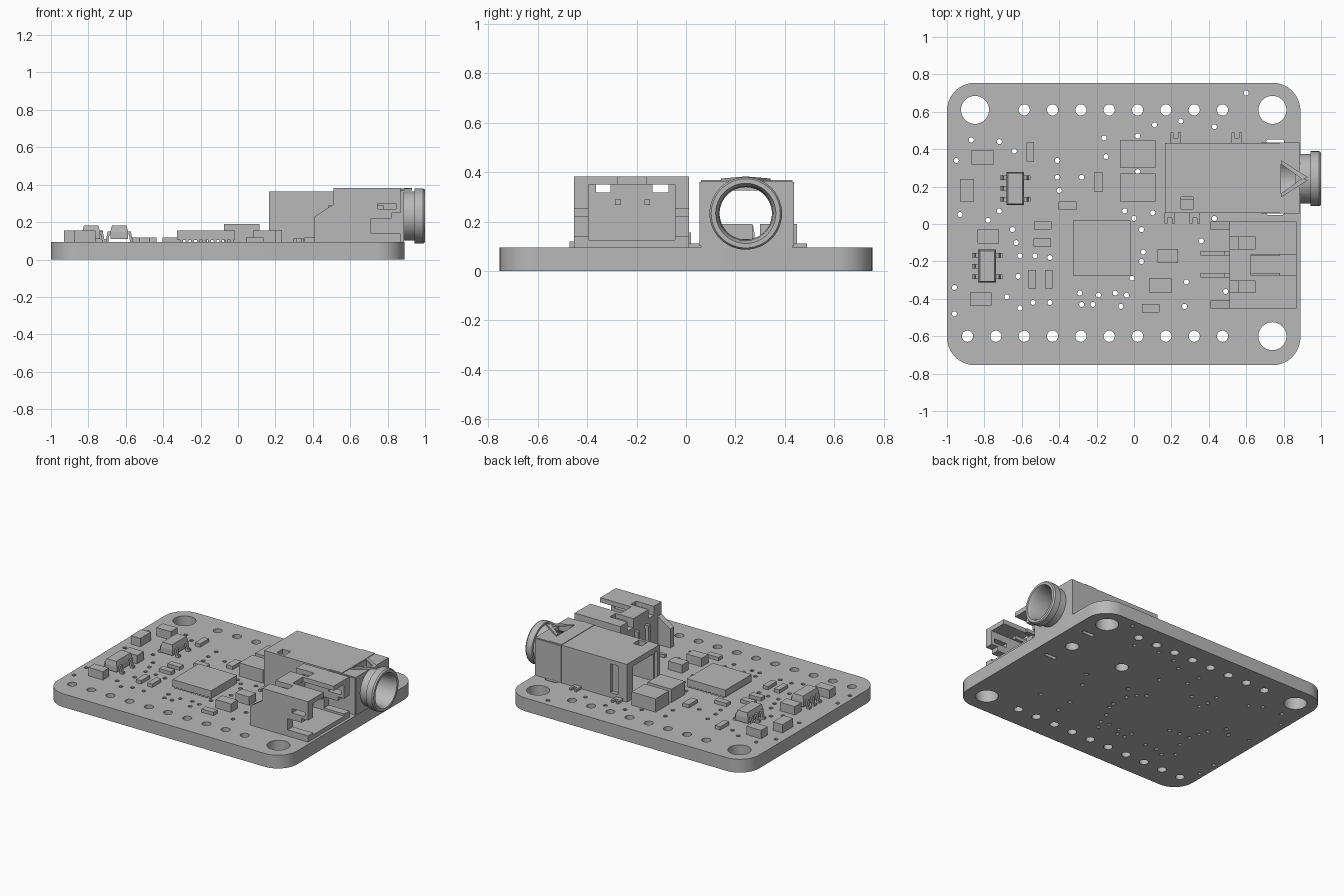
import bpy, bmesh, math
from mathutils import Matrix, Vector

cube = bpy.data.objects.get("Cube")
if cube:
    bpy.data.objects.remove(cube, do_unlink=True)

grey = bpy.data.materials.new("plain grey")
grey.use_nodes = True
colour = (0.48, 0.48, 0.48, 1)
grey.diffuse_color = colour
grey.node_tree.nodes["Principled BSDF"].inputs["Base Color"].default_value = colour

BOARD_TOP = 0.095


def add_object(name, bm):
    """Turn a bmesh into a finished grey object."""
    bmesh.ops.recalc_face_normals(bm, faces=bm.faces)
    mesh = bpy.data.meshes.new(name)
    bm.to_mesh(mesh)
    bm.free()
    mesh.materials.append(grey)
    obj = bpy.data.objects.new(name, mesh)
    bpy.context.collection.objects.link(obj)
    return obj


def box_into(bm, x, y, z):
    """Add a box given by its (low, high) ranges."""
    size = [b - a for a, b in (x, y, z)]
    middle = [(a + b) / 2 for a, b in (x, y, z)]
    place = Matrix.Translation(middle) @ Matrix.Diagonal((*size, 1))
    return bmesh.ops.create_cube(bm, size=1, matrix=place)["verts"]


def boxes(name, *ranges):
    bm = bmesh.new()
    for r in ranges:
        box_into(bm, *r)
    return add_object(name, bm)


def prism(name, outline, direction):
    """Extrude a flat outline of 3D points along a direction."""
    bm = bmesh.new()
    face = bm.faces.new([bm.verts.new(p) for p in outline])
    extruded = bmesh.ops.extrude_face_region(bm, geom=[face])["geom"]
    moved = [g for g in extruded if isinstance(g, bmesh.types.BMVert)]
    bmesh.ops.translate(bm, verts=moved, vec=direction)
    return add_object(name, bm)


def cut(target, cutter):
    cutter.hide_render = True
    mod = target.modifiers.new("cut", "BOOLEAN")
    mod.operation, mod.solver, mod.object = "DIFFERENCE", "EXACT", cutter
    bpy.context.view_layer.objects.active = target
    bpy.ops.object.modifier_apply(modifier=mod.name)
    bpy.data.objects.remove(cutter, do_unlink=True)


def smooth(obj):
    bpy.ops.object.select_all(action="DESELECT")
    obj.select_set(True)
    bpy.context.view_layer.objects.active = obj
    bpy.ops.object.shade_smooth_by_angle(angle=math.radians(30))


# Circuit board: a filled curve whose inner loops become drilled holes
curve = bpy.data.curves.new("board_outline", "CURVE")
curve.dimensions = "2D"
curve.fill_mode = "BOTH"
curve.extrude = BOARD_TOP / 2


def loop(points):
    spline = curve.splines.new("POLY")
    spline.points.add(len(points) - 1)
    for p, (x, y) in zip(spline.points, points):
        p.co = (x, y, 0, 1)
    spline.use_cyclic_u = True


def arc(x, y, radius, start=0, sweep=360, steps=24):
    angles = [math.radians(start + sweep * i / steps) for i in range(steps + (sweep < 360))]
    return [(x + radius * math.cos(a), y + radius * math.sin(a)) for a in angles]


R = 0.15
corners = [(0.89 - R, 0.755 - R), (R - 1, 0.755 - R), (R - 1, R - 0.755), (0.89 - R, R - 0.755)]
loop([p for i, (x, y) in enumerate(corners) for p in arc(x, y, R, i * 90, 90, 10)])

for x, y in [(-0.85, 0.61), (0.74, 0.61), (0.74, -0.6)]:
    loop(arc(x, y, 0.075, steps=32))
for i in range(10):
    x = -0.89 + 0.1515 * i
    loop(arc(x, -0.6, 0.03, steps=20))
    if i > 1:
        loop(arc(x, 0.61, 0.03, steps=20))
for x in (0.31, 0.73):
    loop(arc(x, 0.246, 0.045))
for y in (0.44, 0.06):
    loop(arc(0.79, y, 0.013, -90, 180, 6) + arc(0.72, y, 0.013, 90, 180, 6))

vias = [
    (-.87, .45), (-.95, .34), (-.72, .44), (-.64, .39), (-.93, .05), (-.72, .07), (-.78, .02),
    (-.65, -.03), (-.41, .34), (-.41, .25), (-.28, .25), (-.4, .18), (-.16, .46), (-.15, .36),
    (.02, .47), (.11, .53), (.25, .55), (.43, .52), (.6, .7), (.02, .28), (-.05, .07), (0, .03),
    (.1, .06), (.04, -.03), (.05, -.15), (.04, -.2), (-.01, -.29), (-.63, -.1), (-.61, -.17),
    (-.62, -.28), (-.53, -.17), (-.45, -.18), (-.68, -.39), (-.61, -.45), (-.54, -.42),
    (-.45, -.42), (-.96, -.34), (-.96, -.48), (-.29, -.37), (-.28, -.43), (-.22, -.43),
    (-.19, -.38), (-.1, -.37), (-.04, -.38), (-.07, -.44), (.28, -.31), (.27, -.44),
    (.49, -.36), (.36, -.09), (.43, .03)]
for x, y in vias:
    loop(arc(x, y, 0.014, steps=10))

outline = bpy.data.objects.new("board_outline", curve)
outline.location.z = BOARD_TOP / 2
bpy.context.collection.objects.link(outline)
bpy.context.view_layer.update()
mesh = bpy.data.meshes.new_from_object(outline.evaluated_get(bpy.context.evaluated_depsgraph_get()))
bm = bmesh.new()
bm.from_mesh(mesh)
bm.transform(outline.matrix_world)
bmesh.ops.remove_doubles(bm, verts=bm.verts, dist=1e-5)
bpy.data.objects.remove(outline, do_unlink=True)
smooth(add_object("circuit_board", bm))

# Small surface parts: centre, then size in x and y, grouped by height
upright, flat = (0.04, 0.1), (0.095, 0.045)
chip_groups = {
    ("capacitor", 0.06): [(-.81, .355, .115, .075), (-.893, .18, .075, .12), (-.78, -.068, .115, .075),
                          (-.82, -.4, .115, .07), (.18, -.172, .11, .075), (.14, -.328, .12, .075)],
    ("resistor", 0.024): [(-.555, .385, *upright), (-.545, -.295, *upright), (-.455, -.295, *upright),
                          (-.19, .225, upright[0] + .01, .1), (-.488, -.008, *flat), (-.49, -.1, *flat),
                          (-.355, .098, *flat), (.09, -.45, *flat)],
    ("power_inductor", 0.095): [(.02, .375, .19, .15), (.02, .195, .19, .15)],
}
for (name, height), parts in chip_groups.items():
    for x, y, w, d in parts:
        boxes(name, ((x - w / 2, x + w / 2), (y - d / 2, y + d / 2), (BOARD_TOP, BOARD_TOP + height)))

# Main chip with a row of flat contacts beneath
boxes("main_chip", ((-.325, -.02), (-.275, .02), (.105, .155)),
      *[((-.31 + .03 * i, -.295 + .03 * i), (-.272, .017), (BOARD_TOP, .106)) for i in range(10)])

# Five-legged regulators with tapered bodies and bent legs
for cx, cy in [(-.635, .19), (-.785, -.225)]:
    bm = bmesh.new()
    verts = box_into(bm, (cx - .048, cx + .048), (cy - .088, cy + .088), (.11, .148))
    top = [f for f in bm.faces if all(v.co.z > .14 for v in f.verts)]
    ext = bmesh.ops.extrude_face_region(bm, geom=top)["geom"]
    for v in [g for g in ext if isinstance(g, bmesh.types.BMVert)]:
        v.co = Vector((cx + (v.co.x - cx) * .8, cy + (v.co.y - cy) * .93, .183))
    bmesh.ops.delete(bm, geom=top, context="FACES_ONLY")
    add_object("regulator_body", bm)
    for side, rows in ((-1, (-.057, 0, .057)), (1, (-.057, .057))):
        for dy in rows:
            profile = [(.04, .15), (.062, .15), (.07, .11), (.082, .11),
                       (.082, BOARD_TOP), (.058, BOARD_TOP), (.052, .135), (.04, .135)]
            prism("regulator_leg", [(cx + side * a, cy + dy - .012, z) for a, z in profile], (0, .024, 0))

# Battery socket: side profile, then cavity, rear recess, top slots and side openings
socket = prism("battery_socket", [(x, -.453, z) for x, z in
               [(.41, BOARD_TOP), (.87, BOARD_TOP), (.87, .383), (.51, .383), (.51, .295), (.41, .23)]],
               (0, .466, 0))
for r in [((.56, .95), (-.395, -.045), (.125, .35)),
          ((.3, .51), (-.41, -.03), (0, .5)),
          ((.5, .65), (-.365, -.305), (.318, .5)),
          ((.5, .65), (-.135, -.07), (.318, .5)),
          ((.625, .95), (-.275, -.162), (.34, .5)),
          ((.71, .95), (-.6, .2), (.14, .22)),
          ((.82, .95), (-.6, .2), (.21, .25)),
          ((.745, .845), (-.6, .2), (.27, .3))]:
    cut(socket, boxes("socket_cutter", r))
for y in (-.275, -.157):
    across = (y - .012, y + .012)
    boxes("socket_pin", ((.355, .5), across, (BOARD_TOP, .117)),
          ((.48, .505), across, (BOARD_TOP, .29)),
          ((.48, .78), across, (.266, .29)))

# Audio jack body: hollow block open at the rear, with a bore at the front
JY, JZ = .242, .233
jack = boxes("jack_body", ((.165, .888), (.06, .432), (BOARD_TOP, .365)))
cut(jack, boxes("cavity_cutter", ((.1, .7), (.13, .36), (.13, .325))))


def tube(name, profile, closed=False):
    """Spin an (x, radius) profile about the jack's axis."""
    bm = bmesh.new()
    steps = 48
    rings = [[bm.verts.new((x, JY + y, JZ + z)) for y, z in arc(0, 0, r, steps=steps)] for x, r in profile]
    pairs = list(zip(rings, rings[1:] + rings[:1])) if closed else list(zip(rings, rings[1:]))
    for a, b in pairs:
        for i in range(steps):
            j = (i + 1) % steps
            bm.faces.new((a[i], a[j], b[j], b[i]))
    if not closed:
        bm.faces.new(rings[0])
        bm.faces.new(rings[-1])
    return add_object(name, bm)


cut(jack, tube("bore_cutter", [(.6, .108), (.95, .108)]))
for r in [((.235, .295), (.405, .5), (.13, .335)),
          ((.25, .315), (.08, .145), (.29, .5)),
          ((.1, .2), (.085, .115), (.13, .33)),
          ((.72, .76), (.415, .5), (.2, .31))]:
    cut(jack, boxes("slot_cutter", r))
arrow = [(.785, .33), (.785, .155), (.925, JY)]
cut(jack, prism("arrow_cutter", [(x, y, .28) for x, y in arrow], (0, 0, .2)))
smooth(jack)

# Jack barrel with a stepped outside and a flared mouth
smooth(tube("jack_barrel", [(.86, .132), (.945, .132), (.945, .147), (.99, .147), (1, .14),
                            (1, .122), (.975, .11), (.86, .106)], closed=True))

# Spring contact forming a V over the barrel
for side in (-1, 1):
    prism("spring_arm", [(.785, JY + side * .1, .362), (.93, JY + side * .008, .37),
                         (.9, JY - side * .004, .37), (.785, JY + side * .08, .362)], (0, 0, .012))

# Front shell strip and solder feet of the jack
boxes("jack_shell", ((.68, .885), (.055, .06), (.1, .36)), ((.68, .885), (.432, .437), (.1, .36)),
      ((.68, .78), (.06, .432), (.365, .369)))
for x, y, reach in [(.222, .43, .06), (.55, .43, .06), (.19, .062, -.06), (.325, .062, -.06)]:
    ends = tuple(sorted((y, y + reach)))
    inner = tuple(sorted((y, y + reach / 2)))
    boxes("jack_foot", ((x - .028, x - .012), ends, (BOARD_TOP, .112)),
          ((x + .012, x + .028), ends, (BOARD_TOP, .112)),
          ((x - .012, x + .012), inner, (BOARD_TOP, .112)))
